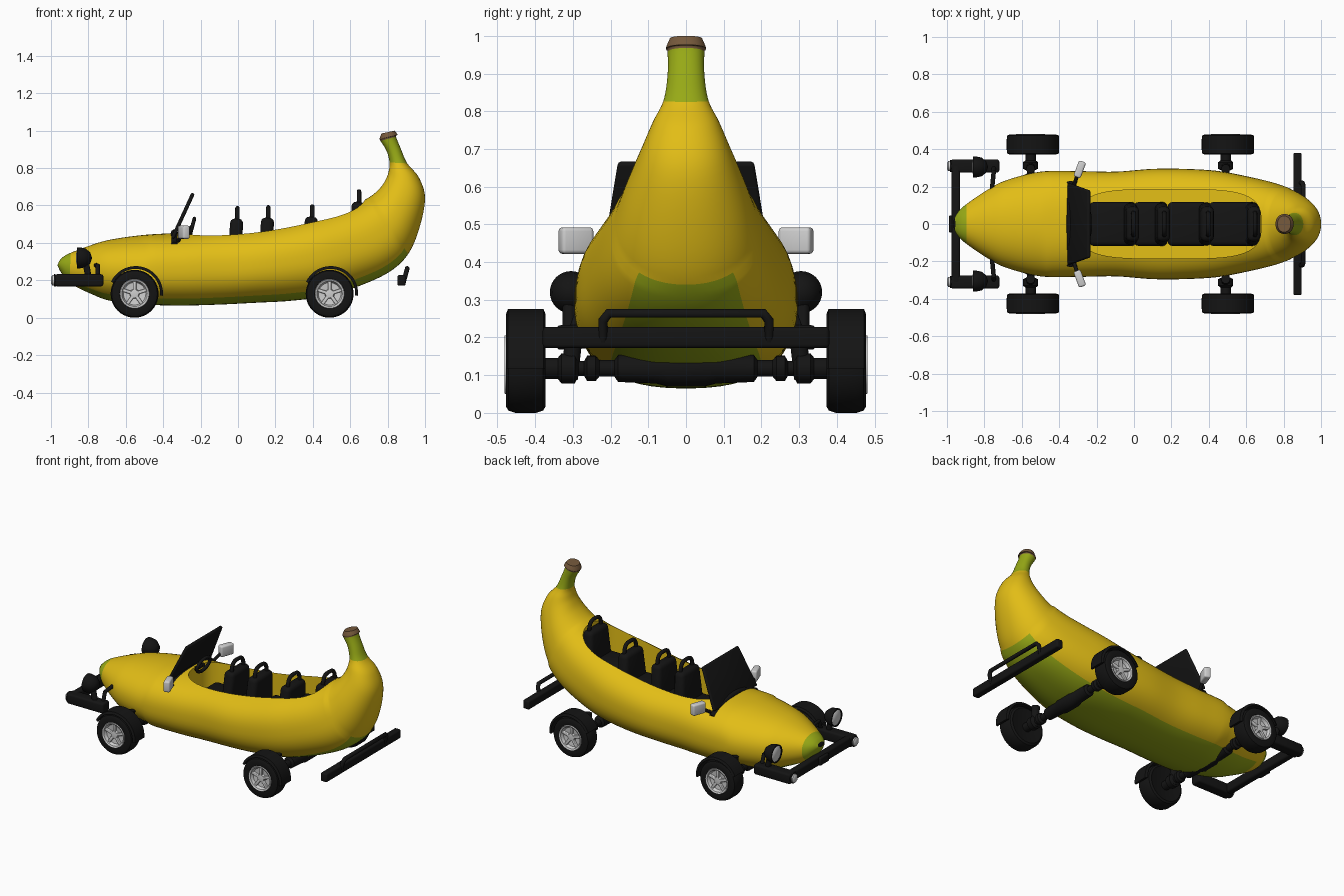
import bpy, bmesh, math
from mathutils import Matrix, Vector

if "Cube" in bpy.data.objects:
    bpy.data.objects.remove(bpy.data.objects["Cube"])

def material(name, rgb):
    m = bpy.data.materials.new(name)
    m.diffuse_color = (*rgb, 1)
    m.use_nodes = True
    m.node_tree.nodes["Principled BSDF"].inputs["Base Color"].default_value = m.diffuse_color
    return m

YELLOW = material("banana yellow", (0.76, 0.51, 0.008))
GREEN = material("unripe green", (0.31, 0.40, 0.008))
BROWN = material("stem brown", (0.18, 0.10, 0.045))
BLACK = material("black", (0.007, 0.007, 0.007))
GREY = material("light grey", (0.62, 0.62, 0.62))

def add(name, bm, mats, angle=40):
    bmesh.ops.recalc_face_normals(bm, faces=bm.faces)
    me = bpy.data.meshes.new(name)
    bm.to_mesh(me)
    bm.free()
    for m in mats:
        me.materials.append(m)
    ob = bpy.data.objects.new(name, me)
    bpy.context.collection.objects.link(ob)
    smooth(ob, angle)
    return ob

def smooth(ob, angle):
    bpy.ops.object.select_all(action='DESELECT')
    ob.select_set(True)
    bpy.context.view_layer.objects.active = ob
    bpy.ops.object.shade_smooth_by_angle(angle=math.radians(angle))

def box(name, loc, size, mat, bevel=0.01, rot=(0, 0, 0), taper=1.0):
    bm = bmesh.new()
    bmesh.ops.create_cube(bm, size=1)
    for v in bm.verts:
        v.co = Vector((v.co.x * size[0], v.co.y * size[1], v.co.z * size[2]))
        if v.co.z > 0:
            v.co.y *= taper
    bmesh.ops.bevel(bm, geom=bm.edges[:], offset=bevel, segments=3, affect='EDGES', profile=0.5)
    ob = add(name, bm, [mat])
    ob.location, ob.rotation_euler = loc, rot
    return ob

def lathe(name, profile, mat, loc, turn=0.0, flip=1, n=40):
    """Revolve (radius, height) points around the y axis; turn=90 points it to -x."""
    bm = bmesh.new()
    rings = [[bm.verts.new((r * math.cos(2 * math.pi * k / n), flip * h, r * math.sin(2 * math.pi * k / n)))
              for k in range(n)] for r, h in profile]
    for a, b in zip(rings, rings[1:]):
        for k in range(n):
            bm.faces.new((a[k], a[(k + 1) % n], b[(k + 1) % n], b[k]))
    bmesh.ops.remove_doubles(bm, verts=bm.verts, dist=1e-5)
    ob = add(name, bm, [mat])
    ob.location, ob.rotation_euler = loc, (0, 0, math.radians(turn))
    return ob

def tube(name, pts, r, mat, closed=False):
    cu = bpy.data.curves.new(name, 'CURVE')
    cu.dimensions, cu.bevel_depth, cu.bevel_resolution, cu.use_fill_caps = '3D', r, 3, True
    sp = cu.splines.new('POLY')
    sp.points.add(len(pts) - 1)
    for p, q in zip(sp.points, pts):
        p.co = (*q, 1)
    sp.use_cyclic_u = closed
    cu.materials.append(mat)
    ob = bpy.data.objects.new(name, cu)
    bpy.context.collection.objects.link(ob)
    bpy.ops.object.select_all(action='DESELECT')
    ob.select_set(True)
    bpy.context.view_layer.objects.active = ob
    bpy.ops.object.convert(target='MESH')
    smooth(bpy.context.object, 50)

# Banana body: sections given as top x, z, bottom x, z, half width
SECTIONS = [
    (-.955, .305, -.965, .28, .03), (-.935, .325, -.945, .24, .065), (-.895, .347, -.90, .185, .105),
    (-.78, .39, -.78, .125, .185), (-.68, .418, -.68, .09, .235), (-.5, .443, -.5, .07, .28),
    (-.3, .455, -.3, .065, .283), (-.1, .472, -.1, .07, .28), (.1, .487, .1, .08, .295),
    (.25, .512, .28, .09, .295), (.4, .547, .47, .115, .285), (.52, .577, .65, .17, .258),
    (.63, .61, .81, .245, .225), (.71, .65, .91, .34, .192), (.765, .70, .97, .48, .158),
    (.795, .75, 1.0, .64, .118), (.807, .79, .967, .75, .088), (.81, .83, .905, .825, .06),
    (.795, .89, .872, .90, .049), (.762, .945, .845, .968, .049), (.757, .957, .853, .978, .053),
    (.767, .985, .838, 1.0, .043)]
STEPS, SIDES = 6, 60

def spline(i, t):
    p = [SECTIONS[min(max(i + k, 0), len(SECTIONS) - 1)] for k in (-1, 0, 1, 2)]
    return [b + .5 * t * (c - a + t * (2 * a - 5 * b + 4 * c - d + t * (3 * (b - c) + d - a)))
            for a, b, c, d in zip(*p)]

def power(v, p):
    return math.copysign(abs(v) ** (2 / p), v)

bm = bmesh.new()
rings = []
for j in range((len(SECTIONS) - 1) * STEPS + 1):
    i = min(j // STEPS, len(SECTIONS) - 2)
    tx, tz, bx, bz, w = spline(i, j / STEPS - i)
    p = 2.4 if 5 * STEPS < j < 13 * STEPS else 2.15
    ring = []
    for k in range(SIDES):
        a = 2 * math.pi * (k + .5) / SIDES
        h = power(math.cos(a), p) / 2
        ring.append(bm.verts.new(((tx + bx) / 2 + h * (tx - bx), w * power(math.sin(a), p),
                                  (tz + bz) / 2 + h * (tz - bz))))
    rings.append(ring)
for j, (a, b) in enumerate(zip(rings, rings[1:])):
    s = j / STEPS
    for k in range(SIDES):
        f = bm.faces.new((a[k], a[(k + 1) % SIDES], b[(k + 1) % SIDES], b[k]))
        under = math.cos(2 * math.pi * (k + 1) / SIDES) < -.76 and 2.4 <= s < 13
        f.material_index = 2 if s >= 19 else 1 if (s < 1.9 or s >= 17 or under) else 0
bm.faces.new(rings[0]).material_index = 3
bm.faces.new(rings[-1]).material_index = 2
body = add("banana_body", bm, [YELLOW, GREEN, BROWN, BLACK], 50)

# Cockpit opening, cut with a rounded tub that rises toward the tail
bm = bmesh.new()
plan = [(.19 + .49 * power(math.cos(a), 4), .185 * power(math.sin(a), 3.2))
        for a in [2 * math.pi * (k + .5) / 48 for k in range(48)]]
low = [bm.verts.new((x, y, .22 + .16 * ((x + .3) / .98) ** 2)) for x, y in plan]
top = [bm.verts.new((x, y, 1.1)) for x, y in plan]
for k in range(48):
    n = (k + 1) % 48
    bm.faces.new((low[k], low[n], top[n], top[k]))
bm.faces.new(top)
for k in range(24):  # floor strips between mirrored plan points
    if k < 23:
        bm.faces.new((low[k], low[k + 1], low[46 - k], low[47 - k]))
cutter = add("cockpit_cutter", bm, [YELLOW])
cutter.hide_render = True
mod = body.modifiers.new("cockpit", 'BOOLEAN')
mod.operation, mod.solver, mod.object = 'DIFFERENCE', 'EXACT', cutter
bpy.context.view_layer.objects.active = body
bpy.ops.object.modifier_apply(modifier=mod.name)
bpy.data.objects.remove(cutter)
smooth(body, 45)

# Four seats in a row: back x, back top z, cushion front x, cushion top z
for x, z, front, cz in [(-.015, .53, -.23, .33), (.15, .535, .01, .34), (.385, .54, .19, .36), (.635, .62, .41, .43)]:
    base = cz - .1
    box("seat_back", (x, 0, (z + base) / 2), (.07, .24, z - base), BLACK, .025, (0, .06, 0), .75)
    box("seat_cushion", ((front + x) / 2, 0, cz - .045), (x - front + .02, .235, .11), BLACK, .025)
    arch = [(x + .012, .06 * power(math.cos(a), 3), z - .02 + .075 * power(math.sin(a), 3))
            for a in [math.pi * k / 12 for k in range(13)]]
    tube("seat_headrest", arch, .012, BLACK)

# Windscreen, its base strip and the steering wheel
box("windscreen", (-.295, 0, .545), (.02, .44, .265), BLACK, .009, (0, .43, 0), .82)
tube("windscreen_base", [(-.34, y, .452 - 1.35 * y * y) for y in [k * .044 for k in range(-5, 6)]], .02, BLACK)
tube("steering_wheel", [(-.245 + .012 * math.sin(a), .065 * math.cos(a), .485 + .045 * math.sin(a))
                        for a in [2 * math.pi * k / 24 for k in range(24)]], .01, BLACK, True)
tube("steering_column", [(-.33, 0, .42), (-.245, 0, .485)], .013, BLACK)

# Wheels, mudguards and axles
TYRE = [(0, -.04), (.07, -.045), (.11, -.053), (.122, -.046), (.128, -.028), (.128, .028),
        (.122, .046), (.11, .053), (.08, .05), (.076, .028), (0, .02)]
RIM = [(.08, .046), (.077, .056), (.068, .052), (.06, .034), (.026, .03), (.022, .046), (0, .049)]
AXLE = [(0, -.38), (.028, -.38), (.028, -.34), (.04, -.33), (.04, -.295), (.02, -.285), (.02, -.27), (.034, -.262),
        (.034, -.24), (.022, -.23), (.022, -.19), (.036, -.18), (.04, -.08), (.048, -.05)]
AXLE += [(r, -h) for r, h in reversed(AXLE)]
for wx in (-.553, .49):
    lathe("axle", AXLE, BLACK, (wx, 0, .118), n=20)
    for s in (-1, 1):
        c = (wx, s * .425, .128)
        lathe("tyre", TYRE, BLACK, c, flip=s)
        lathe("wheel_rim", RIM, GREY, c, flip=s)
        for k in range(5):
            a = 2 * math.pi * k / 5
            box("wheel_spoke", (wx + .043 * math.sin(a), s * .463, .128 + .043 * math.cos(a)),
                (.018, .016, .05), GREY, .004, (0, a, 0))
        tube("shock_absorber", [(wx, s * .31, .09), (wx, s * .295, .22)], .024, BLACK)
        bm = bmesh.new()
        arc = []
        for k in range(21):
            a = math.radians(-5 + 160 * k / 20)
            arc.append([bm.verts.new((wx + .006 + r * math.cos(a), s * y, .13 + r * math.sin(a)))
                        for r, y in ((.131, .372), (.146, .378), (.146, .472), (.131, .478))])
        for p, q in zip(arc, arc[1:]):
            for k in range(4):
                bm.faces.new((p[k], p[(k + 1) % 4], q[(k + 1) % 4], q[k]))
        bm.faces.new(arc[0])
        bm.faces.new(arc[-1])
        add("mudguard", bm, [BLACK])

# Front bumper, lamps, headlights and mirrors
box("front_bumper", (-.952, 0, .202), (.045, .64, .062), BLACK, .012)
box("front_bumper_centre", (-.975, 0, .202), (.03, .09, .05), BLACK, .008)
LAMP = [(0, -.04), (.03, -.03), (.05, -.005), (.056, .025), (.056, .04), (.048, .04)]
LENS = [(.05, .034), (.04, .041), (.02, .046), (0, .047)]
for s in (-1, 1):
    box("front_bumper_arm", (-.85, s * .31, .2), (.26, .07, .065), BLACK, .012)
    lathe("bumper_lamp_shell", [(0, -.02), (.03, -.02), (.033, .012), (.026, .012)], BLACK, (-.973, s * .31, .2), 90, n=24)
    lathe("bumper_lamp", [(.028, 0), (.027, .02), (.018, .026), (0, .027)], GREY, (-.973, s * .31, .2), 90, n=24)
    tube("headlight_bracket", [(-.8, s * .31, .22), (-.815, s * .31, .3)], .018, BLACK)
    tube("headlight_strut", [(-.75, s * .3, .22), (-.75, s * .28, .28), (-.76, s * .18, .28)], .012, BLACK)
    lathe("headlight_shell", LAMP, BLACK, (-.82, s * .305, .32), 90)
    lathe("headlight_lens", LENS, GREY, (-.82, s * .305, .32), 90)
    box("mirror", (-.29, s * .292, .457), (.04, .09, .07), GREY, .01, (0, 0, -s * .35))
    tube("mirror_arm", [(-.32, s * .21, .41), (-.3, s * .27, .45)], .01, BLACK)

# Rear bumper with a raised hoop
box("rear_bumper", (.874, 0, .2), (.045, .76, .056), BLACK, .01)
tube("rear_bumper_hoop", [(.885, -.22, .19), (.9, -.22, .245), (.905, -.205, .264), (.905, .205, .264),
                          (.9, .22, .245), (.885, .22, .19)], .013, BLACK)
